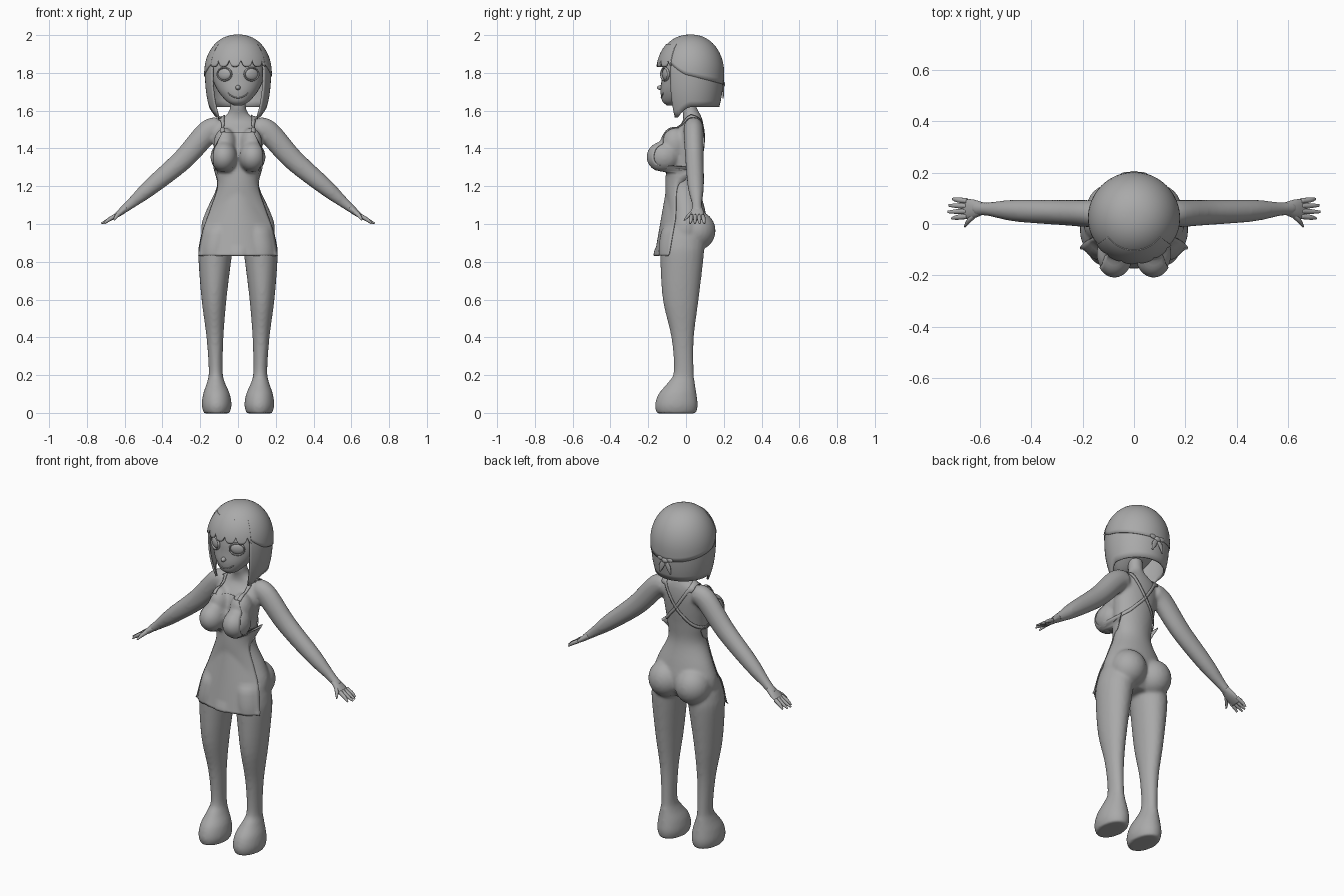
import bpy, bmesh
from math import sin, cos, pi, radians, asin
from mathutils import Vector, Matrix
from mathutils.bvhtree import BVHTree

cube = bpy.data.objects.get("Cube")
if cube:
    bpy.data.objects.remove(cube)

grey = bpy.data.materials.new("clay grey")
grey.use_nodes = True
grey.diffuse_color = (0.4, 0.4, 0.4, 1)
grey.node_tree.nodes["Principled BSDF"].inputs["Base Color"].default_value = (0.4, 0.4, 0.4, 1)


def finish(bm, name, thickness=0):
    """Turn a bmesh into a smooth shaded object, optionally thickened."""
    bmesh.ops.remove_doubles(bm, verts=bm.verts, dist=1e-5)
    bmesh.ops.recalc_face_normals(bm, faces=bm.faces)
    for f in bm.faces:
        f.smooth = True
    mesh = bpy.data.meshes.new(name)
    bm.to_mesh(mesh)
    bm.free()
    mesh.materials.append(grey)
    obj = bpy.data.objects.new(name, mesh)
    bpy.context.collection.objects.link(obj)
    if thickness:
        mod = obj.modifiers.new("thickness", "SOLIDIFY")
        mod.thickness = thickness
        mod.offset = 0
    return obj


def spline(rows, steps):
    """Catmull-Rom through rows of numbers."""
    rows = [Vector(r) for r in rows]
    out = []
    for i in range(len(rows) - 1):
        a, b, c, d = rows[max(i - 1, 0)], rows[i], rows[i + 1], rows[min(i + 2, len(rows) - 1)]
        for k in range(steps):
            t = k / steps
            out.append(b + (c - a) * (t / 2) + (a * 2 - b * 5 + c * 4 - d) * (t * t / 2)
                       + (b * 3 - a - c * 3 + d) * (t ** 3 / 2))
    return out + [rows[-1]]


def tube(bm, rows, upright=False, sides=24, steps=5):
    """Closed loft through rows of x, y, z, radius across, radius in y."""
    pts = spline(rows, steps)
    rings = []
    for i, p in enumerate(pts):
        t = Vector((pts[min(i + 1, len(pts) - 1)] - pts[max(i - 1, 0)])[:3])
        u = Vector((1, 0, 0)) if upright else Vector((0, 1, 0)).cross(t).normalized()
        ring = []
        for k in range(sides):
            a = 2 * pi * k / sides
            ring.append(bm.verts.new(Vector(p[:3]) + u * p[3] * cos(a) + Vector((0, p[4] * sin(a), 0))))
        rings.append(ring)
    for r, q in zip(rings, rings[1:]):
        for k in range(sides):
            j = (k + 1) % sides
            bm.faces.new((r[k], r[j], q[j], q[k]))
    bm.faces.new(rings[0])
    bm.faces.new(rings[-1])


def ball(bm, centre, size, turn=0):
    mat = Matrix.Translation(centre) @ Matrix.Rotation(turn, 4, "Z") @ Matrix.Diagonal((*size, 1))
    bmesh.ops.create_uvsphere(bm, u_segments=24, v_segments=16, radius=1, matrix=mat)


def sheet(bm, rows):
    """Grid of quads through rows of points."""
    grid = [[bm.verts.new(p) for p in row] for row in rows]
    for r, q in zip(grid, grid[1:]):
        for k in range(len(r) - 1):
            bm.faces.new((r[k], r[k + 1], q[k + 1], q[k]))


# Body: overlapping forms fused into one smooth skin
bm = bmesh.new()
torso = [(.87, -.02, .10, .08), (.93, -.01, .185, .115), (1, 0, .193, .115), (1.08, 0, .165, .1),
         (1.2, -.015, .112, .087), (1.3, -.01, .117, .087), (1.4, 0, .128, .09), (1.48, .015, .135, .08),
         (1.54, .035, .115, .055), (1.58, .03, .06, .046), (1.62, .015, .042, .041), (1.69, .01, .04, .04)]
tube(bm, [(0, y, z, rx, ry) for z, y, rx, ry in torso], True, 32)
leg = [(.1, -.02, .98, .085, .1), (.113, -.02, .9, .092, .115), (.122, -.022, .82, .088, .115),
       (.127, -.028, .6, .066, .095), (.122, -.018, .4, .045, .06), (.118, -.012, .22, .037, .053),
       (.117, -.025, .16, .048, .072), (.114, -.045, .1, .071, .101), (.113, -.051, .04, .079, .114),
       (.113, -.051, -.003, .068, .104)]
arm = [(.1, .04, 1.51, .055, .05), (.16, .04, 1.487, .062, .053), (.29, .045, 1.343, .057, .049),
       (.46, .052, 1.198, .045, .043), (.57, .058, 1.105, .027, .027), (.62, .06, 1.066, .019, .03)]
for s in (-1, 1):
    tube(bm, [(s * r[0], *r[1:]) for r in leg], True)
    tube(bm, [(s * r[0], *r[1:]) for r in arm])
    ball(bm, (s * .087, .055, .965), (.1, .102, .105))
    ball(bm, (s * .076, -.115, 1.355), (.07, .087, .08))
    ball(bm, (s * .07, -.06, 1.42), (.06, .07, .09))
body = finish(bm, "body")
skin = body.modifiers.new("fuse", "REMESH")
skin.mode = "VOXEL"
skin.voxel_size = .009
skin.use_smooth_shade = True
soft = body.modifiers.new("soften", "SMOOTH")
soft.iterations = 8

# Hands: palm, four fingers and a thumb
for s, side in ((-1, "right"), (1, "left")):
    bm = bmesh.new()
    tube(bm, [(s * .59, .06, 1.088, .02, .025), (s * .63, .058, 1.056, .016, .038),
              (s * .67, .058, 1.026, .007, .036)], sides=16)
    for k, reach in enumerate((.708, .724, .72, .705)):
        y = .03 + k * .02
        tip = .022 + k * .025
        tube(bm, [(s * .65, y, 1.043, .011, .011), (s * .685, (y + tip) / 2, 1.022, .01, .01),
                  (s * reach, tip, 1.003, .004, .005)], sides=10)
    tube(bm, [(s * .61, .045, 1.07, .012, .014), (s * .64, .015, 1.045, .011, .011),
              (s * .657, -.008, 1.02, .004, .005)], sides=10)
    finish(bm, side + "_hand")

# Head with a small nose
bm = bmesh.new()
skull = [(1.628, -.083, .022, .018), (1.65, -.07, .06, .055), (1.7, -.04, .103, .095), (1.76, -.013, .132, .117),
         (1.82, 0, .14, .125), (1.9, .01, .125, .115), (1.96, .01, .06, .06)]
tube(bm, [(0, y, z, rx, ry) for z, y, rx, ry in skull], True, 32)
ball(bm, (0, -.133, 1.722), (.013, .02, .013))
head = finish(bm, "head")

bpy.context.view_layer.update()
deps = bpy.context.evaluated_depsgraph_get()
body_tree = BVHTree.FromObject(body, deps)
head_tree = BVHTree.FromObject(head, deps)


def front_y(tree, x, z, default):
    hit = tree.ray_cast(Vector((x, -1, z)), Vector((0, 1, 0)))[0]
    return hit.y if hit else default


# Eyes with raised rims
for s, side in ((-1, "right"), (1, "left")):
    y = front_y(head_tree, s * .072, 1.793, -.1)
    bm = bmesh.new()
    ball(bm, (s * .072, y + .004, 1.793), (.038, .014, .031), s * .45)
    finish(bm, side + "_eye")
    bm = bmesh.new()
    turn = Matrix.Rotation(s * .45, 3, "Z")
    rows = []
    for i in range(33):
        a = 2 * pi * i / 32
        out = Vector((cos(a), 0, sin(a)))
        rows.append([Vector((s * .072, y - .002, 1.793)) + turn @ (
            Vector((.041 * cos(a), 0, .034 * sin(a))) + out * .004 * cos(b) + Vector((0, .008 * sin(b), 0)))
            for b in [2 * pi * j / 8 for j in range(9)]])
    sheet(bm, rows)
    finish(bm, side + "_eye_rim")

# Smiling mouth
bm = bmesh.new()
smile = []
for i in range(-6, 7):
    x = i * .009
    z = 1.668 + .026 * (i / 6) ** 2
    smile.append((x, front_y(head_tree, x, z, -.12), z, .003, .004))
tube(bm, smile, sides=8, steps=2)
finish(bm, "mouth")


def fullness(z):
    """Hair radius by height: rounded crown, gathered in at the ends."""
    if z > 1.8:
        return max(0, 1 - ((z - 1.8) / .2) ** 2) ** .45
    return 1 - .25 * ((1.8 - z) / .24) ** 2.3


def shell(name, start, end, bottom, top, scale, columns, thickness):
    """Part of a rounded bob between two compass angles."""
    bm = bmesh.new()
    rows = []
    for i in range(columns + 1):
        a = radians(start + (end - start) * i / columns)
        low = asin((bottom(a) - 1.8) / .25) if bottom(a) < 1.8 else (bottom(a) - 1.8) / .2
        column = []
        for j in range(17):
            z = bottom(a) + (top - bottom(a)) * sin(j / 16 * pi / 2)
            r = fullness(z) * scale
            column.append((.176 * r * cos(a), .023 + .176 * r * sin(a), z))
        rows.append(column)
    sheet(bm, rows)
    return finish(bm, name, thickness)


def cap_edge(a):
    return 1.785 + .15 * max(0, -sin(a)) ** 1.6 - .045 * max(0, sin(a))


def bob_edge(a):
    return 1.62 - .055 * max(0, min(1, -sin(a) / .5)) ** 1.5


def fringe_edge(a):
    phase = (a / (2 * pi) * 17) % 1
    return 1.832 + .035 * abs(2 * phase - 1) ** 3


# Headscarf, bob and fringe
shell("headscarf", 0, 360, cap_edge, 2.0, 1.0, 64, .006)
shell("bob_hair", -38, 218, bob_edge, 1.94, .965, 64, .01)
shell("fringe", 216, 324, fringe_edge, 1.95, 1.0, 102, .012)

# Scarf knot and tails
bm = bmesh.new()
ball(bm, (0, .195, 1.74), (.022, .012, .016))
for s in (-1, 1):
    tube(bm, [(0, .195, 1.74, .008, .005), (s * .022, .198, 1.705, .016, .004),
              (s * .035, .196, 1.665, .004, .003)], sides=10)
    ball(bm, (s * .028, .195, 1.748), (.022, .007, .013))
finish(bm, "scarf_knot")

# Apron: fitted at the chest, hanging free below the waist
bm = bmesh.new()
outline = spline([(1.487, .083), (1.44, .105), (1.38, .13), (1.3, .128), (1.2, .108),
                  (1.08, .145), (.96, .187), (.832, .21)], 7)
rows = []
for z, w in outline:
    row = []
    for k in range(-16, 17):
        x = w * k / 16
        drop = max(0, 1.2 - z) / .37
        hang = -.1 - .065 * drop + .075 * (k / 16) ** 2
        if z > 1.2:
            hang += (z - 1.2) * .8
        row.append((x, min(front_y(body_tree, x, z, hang) - .006, hang), z))
    rows.append(row)
sheet(bm, rows)
finish(bm, "apron", .004)

# Straps over the shoulders, crossing on the back
for s, side in ((-1, "right"), (1, "left")):
    path = spline([(s * .078, -.1, 1.48), (s * .088, -.03, 1.55), (s * .092, .03, 1.59), (s * .08, .1, 1.54),
                   (0, .12, 1.42), (s * -.08, .1, 1.34), (s * -.125, .02, 1.3), (s * -.125, -.06, 1.29)], 8)
    rows = []
    for i, p in enumerate(path):
        t = (path[min(i + 1, len(path) - 1)] - path[max(i - 1, 0)]).normalized()
        spot, normal, *_ = body_tree.find_nearest(p)
        across = t.cross(normal).normalized() * .009
        row = []
        for k in (-1, 0, 1):
            spot, n, *_ = body_tree.find_nearest(p + across * k)
            row.append(spot + n * .005)
        rows.append(row)
    bm = bmesh.new()
    sheet(bm, rows)
    finish(bm, side + "_strap", .004)
